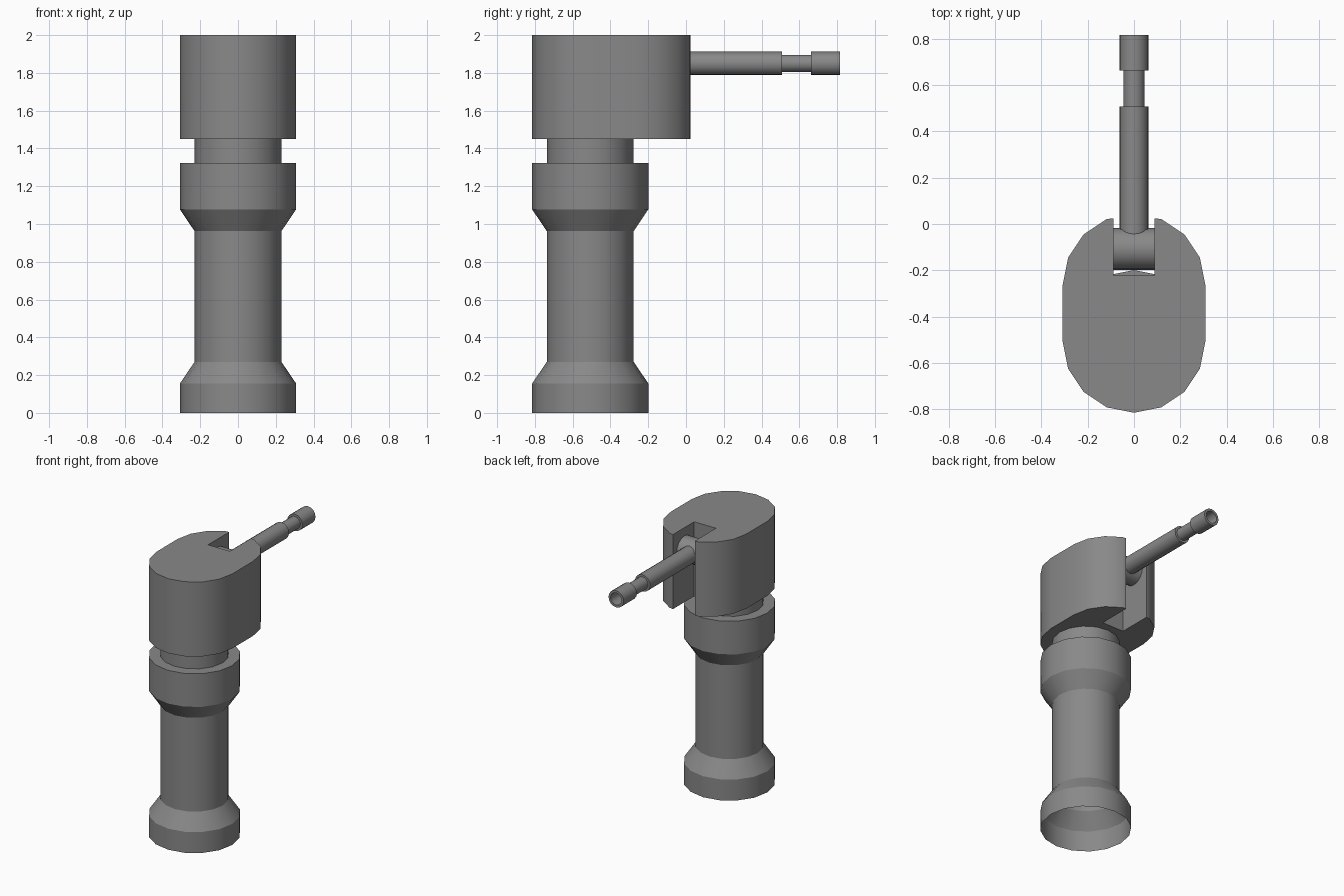
import bpy, bmesh
from math import sin, cos, pi, radians
from mathutils import Matrix

if "Cube" in bpy.data.objects:
    bpy.data.objects.remove(bpy.data.objects["Cube"])

SIDES = 16
R = 0.308        # outer radius of handle and head
CY = -0.507      # handle axis position in y

grey = bpy.data.materials.new("dark_grey")
grey.diffuse_color = (0.25, 0.25, 0.25, 1)
grey.use_nodes = True
grey.node_tree.nodes["Principled BSDF"].inputs["Base Color"].default_value = grey.diffuse_color


def finish(bm, name, matrix=Matrix(), fix_normals=False):
    if fix_normals:
        bmesh.ops.recalc_face_normals(bm, faces=bm.faces)
    mesh = bpy.data.meshes.new(name)
    bm.to_mesh(mesh)
    bm.free()
    mesh.transform(matrix)
    mesh.materials.append(grey)
    ob = bpy.data.objects.new(name, mesh)
    bpy.context.collection.objects.link(ob)
    bpy.ops.object.select_all(action='DESELECT')
    ob.select_set(True)
    bpy.context.view_layer.objects.active = ob
    bpy.ops.object.shade_smooth_by_angle(angle=radians(30))
    return ob


def lathe(name, profile, matrix, cap_end=False):
    """Revolve (radius, height) pairs listed bottom to top, outside facing out."""
    bm = bmesh.new()
    rings = [[bm.verts.new((r * cos(2 * pi * i / SIDES), r * sin(2 * pi * i / SIDES), z))
              for i in range(SIDES)] for r, z in profile]
    for a, b in zip(rings, rings[1:]):
        for i in range(SIDES):
            j = (i + 1) % SIDES
            bm.faces.new((a[i], a[j], b[j], b[i]))
    if cap_end:
        bm.faces.new(rings[-1])
    return finish(bm, name, matrix)


# Handle: open-bottomed shell with flared foot, collar and neck
lathe("handle",
      [(R, 0), (R, 0.155), (0.23, 0.27), (0.23, 0.962), (R, 1.078),
       (R, 1.323), (0.23, 1.323), (0.23, 1.45)],
      Matrix.Translation((0, CY, 0)))

# Head: stadium-shaped block with a slot through its full height
half = [(R * sin(k * pi / 8), CY - R * cos(k * pi / 8)) for k in range(5)]
half += [(R * cos(k * pi / 8), -0.263 + R * sin(k * pi / 8)) for k in range(4)]
half += [(0.089, 0.024), (0.089, -0.222)]
outline = half + [(-x, y) for x, y in reversed(half[1:])]
bm = bmesh.new()
base = bm.faces.new([bm.verts.new((x, y, 1.45)) for x, y in outline])
top = bmesh.ops.extrude_face_region(bm, geom=[base], use_keep_orig=True)
bmesh.ops.translate(bm, vec=(0, 0, 0.55),
                    verts=[v for v in top["geom"] if isinstance(v, bmesh.types.BMVert)])
finish(bm, "head", fix_normals=True)

# Pivot barrel lying across the slot
lathe("pivot_barrel", [(0.09, -0.089), (0.09, 0.089)],
      Matrix.Translation((0, -0.108, 1.85)) @ Matrix.Rotation(pi / 2, 4, 'Y'))

# Stepped lever pointing backwards, with a hollow tip
lathe("lever",
      [(0.062, -0.09), (0.062, 0.507), (0.046, 0.507), (0.046, 0.662), (0.062, 0.662),
       (0.062, 0.815), (0.045, 0.815), (0.045, 0.69)],
      Matrix.Translation((0, 0, 1.85)) @ Matrix.Rotation(-pi / 2, 4, 'X'), cap_end=True)
